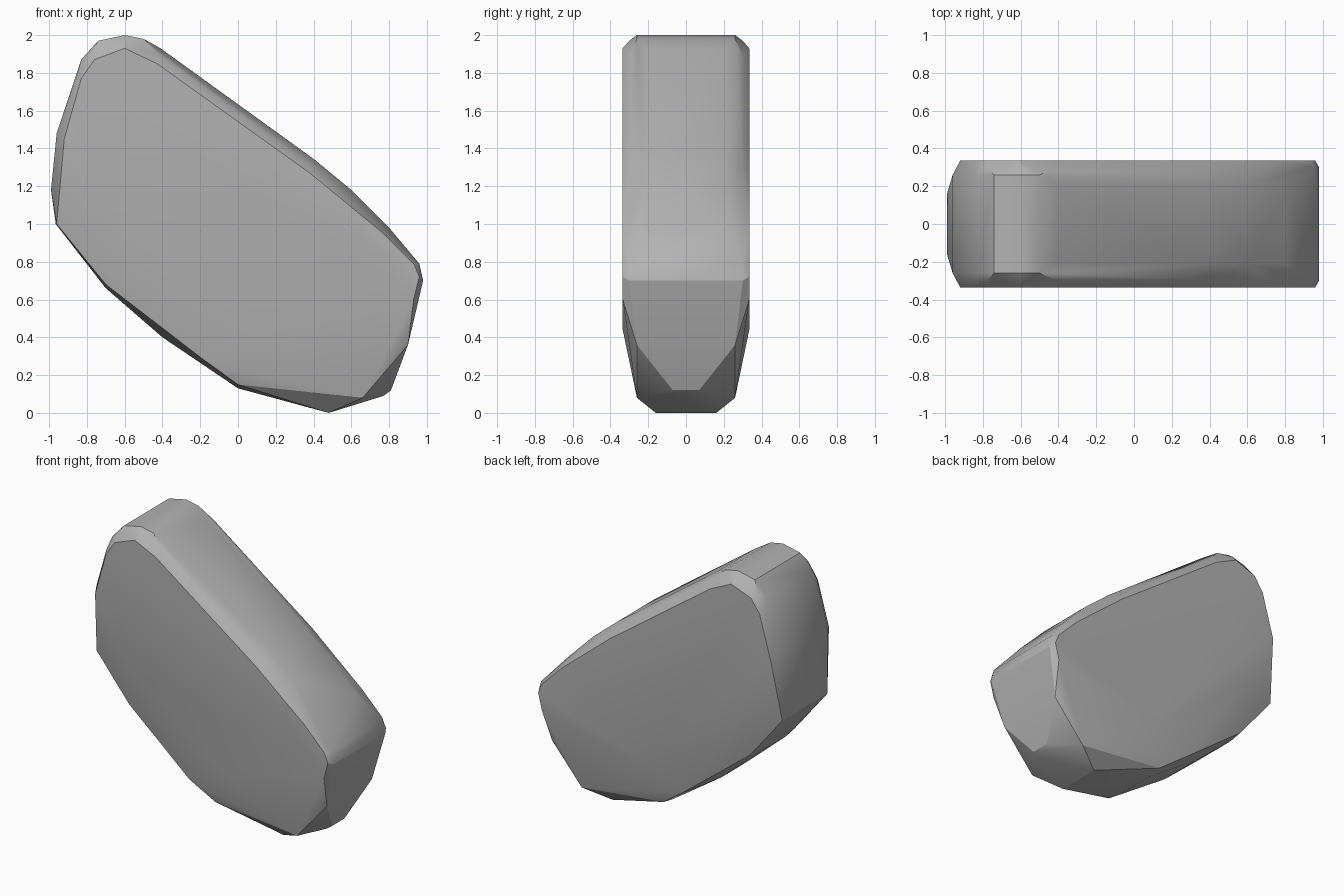
import bpy
import bmesh
import math

cube = bpy.data.objects.get("Cube")
if cube:
    bpy.data.objects.remove(cube, do_unlink=True)

stone_grey = bpy.data.materials.new("stone_grey")
stone_grey.use_nodes = True
colour = (0.45, 0.45, 0.45, 1)
stone_grey.diffuse_color = colour
stone_grey.node_tree.nodes["Principled BSDF"].inputs["Base Color"].default_value = colour

# Half-width -> outline points (x, z), mirrored front to back
outlines = {
    0.335: [(-0.6, 1.93), (-0.76, 1.87), (-0.83, 1.77), (-0.92, 1.45), (-0.7, 1.04),
            (0.1, 0.44), (0.93, 0.6), (0.96, 0.72), (0.93, 0.79), (0.77, 0.95),
            (0.38, 1.27), (-0.43, 1.85)],
    0.30: [(-0.6, 1.97), (-0.78, 1.9), (-0.85, 1.79), (0.98, 0.7), (0.96, 0.79),
           (0.39, 1.31), (-0.41, 1.89), (-0.18, 0.28)],
    0.26: [(-0.6, 2.0), (-0.74, 1.97), (-0.83, 1.87), (-0.96, 1.48), (-0.96, 1.0),
           (-0.7, 0.68), (0.0, 0.15), (0.66, 0.08), (0.9, 0.36), (-0.5, 1.98)],
    0.21: [(-0.41, 1.93), (0.4, 1.345), (0.6, 1.18), (0.8, 0.98)],
    0.16: [(-0.99, 1.18), (-0.965, 1.0), (-0.7, 0.66), (-0.4, 0.4), (0.0, 0.13), (0.48, 0)],
    0.07: [(0.81, 0.12), (0.77, 0.09)],
}

# Boulder: convex skin over the stacked outlines
bm = bmesh.new()
for half_width, outline in outlines.items():
    for x, z in outline:
        for side in (-1, 1):
            bm.verts.new((x, side * half_width, z))
hull = bmesh.ops.convex_hull(bm, input=bm.verts)
loose = [v for v in bm.verts if not v.link_faces]
bmesh.ops.delete(bm, geom=loose, context='VERTS')
bmesh.ops.dissolve_limit(bm, angle_limit=math.radians(2), verts=bm.verts, edges=bm.edges)
bmesh.ops.recalc_face_normals(bm, faces=bm.faces)
mesh = bpy.data.meshes.new("boulder")
bm.to_mesh(mesh)
bm.free()
mesh.materials.append(stone_grey)
boulder = bpy.data.objects.new("boulder", mesh)
bpy.context.collection.objects.link(boulder)

# Softened shading with crisp chipped edges
bpy.context.view_layer.objects.active = boulder
boulder.select_set(True)
bpy.ops.object.shade_smooth_by_angle(angle=math.radians(24))
